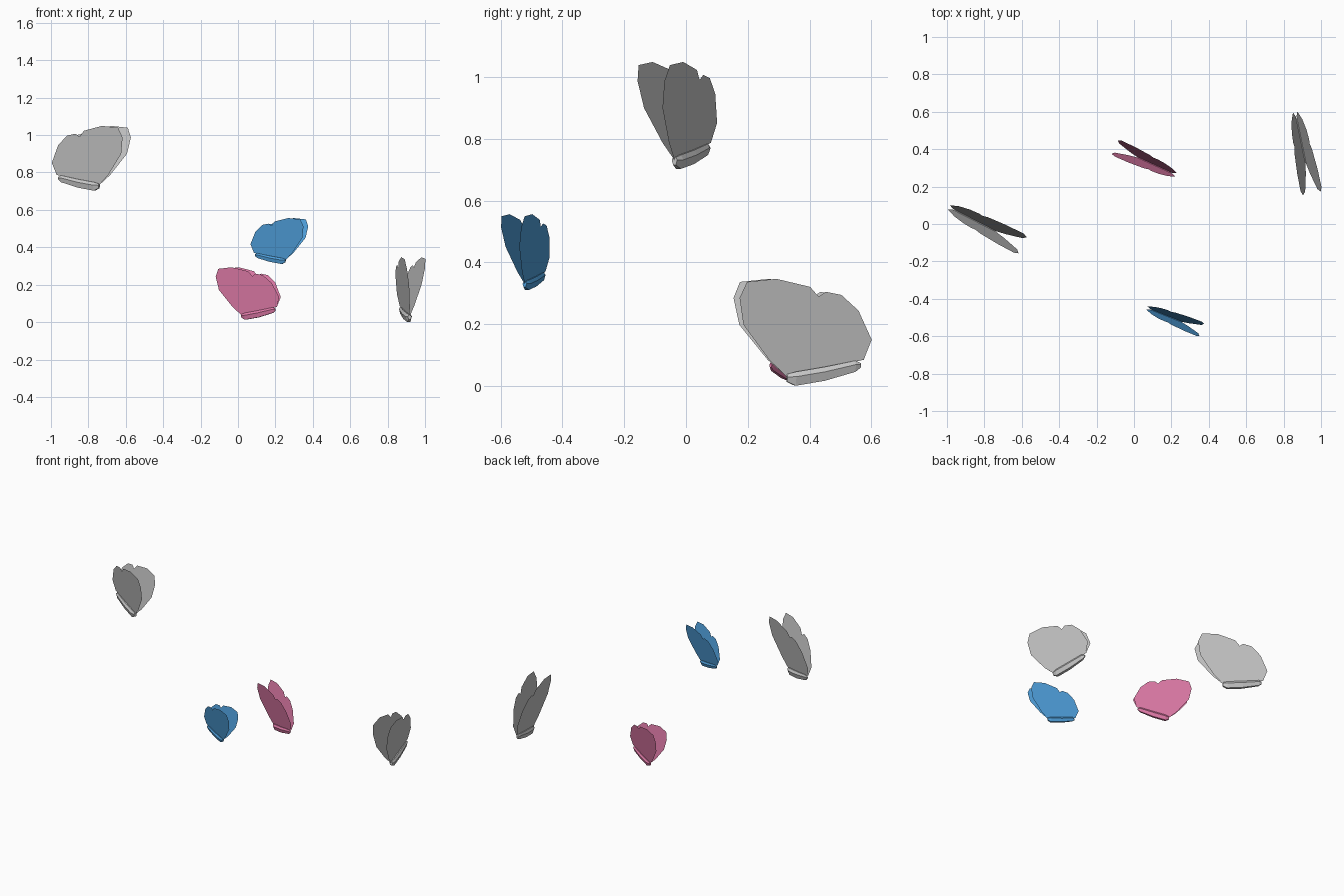
import bpy, math
from mathutils import Matrix

if "Cube" in bpy.data.objects:
    bpy.data.objects.remove(bpy.data.objects["Cube"])

# wing outline: (distance towards tail, height)
WING = [(-.014, .03), (-.075, .085), (-.164, .198), (-.18, .285), (-.157, .337),
        (-.06, .347), (.053, .321), (.083, .289), (.106, .305), (.158, .295),
        (.217, .244), (.264, .15), (.24, .085)]
# body rings: (distance towards tail, top, bottom, half width)
BODY = [(-.014, .038, .014, .010), (.014, .046, .001, .018), (.11, .062, .017, .018),
        (.212, .082, .046, .012), (.23, .074, .060, .006)]
SPREAD = .17


def material(name, rgb):
    m = bpy.data.materials.new(name)
    lin = [c / 12.92 if c <= .04045 else ((c + .055) / 1.055) ** 2.4 for c in rgb]
    m.diffuse_color = (*lin, 1)
    m.use_nodes = True
    m.node_tree.nodes["Principled BSDF"].inputs["Base Color"].default_value = m.diffuse_color
    return m


def add(name, verts, faces, mat, place):
    me = bpy.data.meshes.new(name)
    me.from_pydata(verts, [], faces)
    me.materials.append(mat)
    ob = bpy.data.objects.new(name, me)
    ob.matrix_world = place
    bpy.context.collection.objects.link(ob)


def wing(side):
    # flat wing leaning outward from the sloped hinge line
    verts = [(t, side * SPREAD * (z - .03 - .18 * t), z) for t, z in WING]
    order = list(range(len(verts)))
    return verts, [order if side > 0 else order[::-1]]


def body():
    # six-sided tapered tube
    verts, n = [], 6
    for t, top, bot, w in BODY:
        mid = bot + .65 * (top - bot)
        verts += [(t, w * .5, top), (t, w, mid), (t, w * .5, bot),
                  (t, -w * .5, bot), (t, -w, mid), (t, -w * .5, top)]
    faces = [list(range(n))[::-1], [len(verts) - n + i for i in range(n)]]
    for r in range(len(BODY) - 1):
        for i in range(n):
            a, b = r * n + i, r * n + (i + 1) % n
            faces.append([a, b, b + n, a + n])
    return verts, faces


white = material("pale_grey", (.78, .78, .78))
blue = material("sky_blue", (.31, .625, .86))
pink = material("rose_pink", (.885, .485, .665))

# each butterfly: label, colour, head position, tail heading, scale
for label, mat, pos, yaw, s in [
        ("right", white, (.915, .34, 0), 101.6, 1),
        ("left", white, (-.755, -.031, .702), 152.8, 1),
        ("pink", pink, (.03, .351, .012), -24.5, .81),
        ("blue", blue, (.244, -.519, .31), 158.4, .71)]:
    place = (Matrix.Translation(pos) @ Matrix.Rotation(math.radians(yaw), 4, 'Z')
             @ Matrix.Scale(s, 4))
    add(label + "_butterfly_body", *body(), mat, place)
    for side, tag in ((1, "a"), (-1, "b")):
        add(f"{label}_butterfly_wing_{tag}", *wing(side), mat, place)
